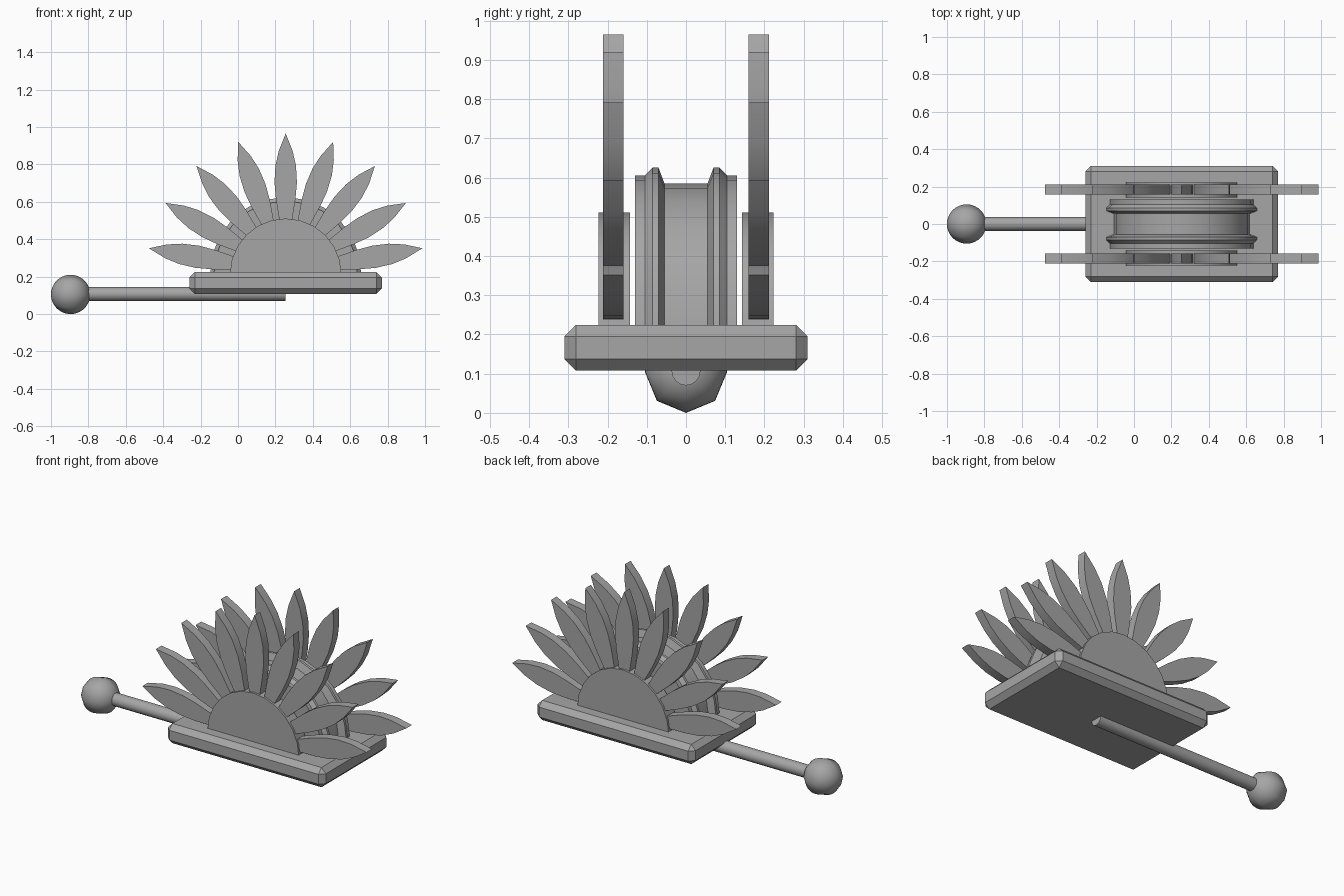
import bpy, bmesh, math
from mathutils import Matrix, Vector

cube = bpy.data.objects.get("Cube")
if cube:
    bpy.data.objects.remove(cube, do_unlink=True)

grey = bpy.data.materials.new("plain_grey")
grey.use_nodes = True
COLOR = (0.38, 0.38, 0.38, 1.0)
grey.diffuse_color = COLOR
grey.node_tree.nodes["Principled BSDF"].inputs["Base Color"].default_value = COLOR

CX, CZ = 0.255, 0.222      # common centre of the wheel and the flowers


def finish(bm, name, smooth=None):
    """Turn a bmesh into a named, coloured object."""
    bmesh.ops.recalc_face_normals(bm, faces=bm.faces)
    mesh = bpy.data.meshes.new(name)
    bm.to_mesh(mesh)
    bm.free()
    mesh.materials.append(grey)
    obj = bpy.data.objects.new(name, mesh)
    bpy.context.collection.objects.link(obj)
    if smooth:
        bpy.ops.object.select_all(action='DESELECT')
        obj.select_set(True)
        bpy.context.view_layer.objects.active = obj
        bpy.ops.object.shade_smooth_by_angle(angle=math.radians(smooth))
    return obj


def half_lathe(name, profile, cz, steps):
    """Sweep a (y, radius) profile over the upper half turn about the y axis."""
    bm = bmesh.new()
    rows = []
    for i in range(steps + 1):
        a = math.pi * i / steps
        rows.append([bm.verts.new((CX + r * math.cos(a), y, cz + r * math.sin(a)))
                     for y, r in profile])
    for a, b in zip(rows, rows[1:]):
        for j in range(len(profile) - 1):
            bm.faces.new((a[j], a[j + 1], b[j + 1], b[j]))
    bmesh.ops.remove_doubles(bm, verts=bm.verts, dist=1e-5)
    # close the flat underside, which sits inside the base
    rim = [e for e in bm.edges if e.is_boundary]
    bmesh.ops.holes_fill(bm, edges=rim, sides=0)
    return finish(bm, name, 35)


# base slab with chamfered edges
bm = bmesh.new()
bmesh.ops.create_cube(bm, size=1.0, matrix=Matrix.Translation((CX, 0, 0.166))
                      @ Matrix.Diagonal((1.03, 0.62, 0.116, 1)))
bmesh.ops.bevel(bm, geom=list(bm.edges), offset=0.029, segments=1, affect='EDGES')
finish(bm, "base")

# grooved wheel
rim = [(0.055, 0.363), (0.07, 0.403), (0.085, 0.403), (0.105, 0.383), (0.13, 0.383), (0.13, 0)]
half_lathe("grooved_wheel", [(-y, r) for y, r in reversed(rim)] + rim, CZ, 12)

# half-length of each petal as (distance from centre, half width)
outline = [(0.10, 0.012), (0.28, 0.034), (0.39, 0.052), (0.48, 0.060),
           (0.57, 0.055), (0.65, 0.037)]
shape = [(r, -w) for r, w in outline] + [(0.742, 0)] + [(r, w) for r, w in reversed(outline)]

for side, label in ((-1, "front"), (1, "back")):
    # flower centre
    ys = sorted((side * 0.143, side * 0.223))
    half_lathe(label + "_flower_disc",
               [(ys[0], 0), (ys[0], 0.298), (ys[1], 0.298), (ys[1], 0)], 0.213, 12)
    # nine petals fanned over the half circle
    bm = bmesh.new()
    for k in range(9):
        a = math.radians(10 + 20 * k)
        d, n = Vector((math.cos(a), 0, math.sin(a))), Vector((-math.sin(a), 0, math.cos(a)))
        mid = Vector((CX, side * 0.185 - 0.026, CZ + 0.001))
        face = bm.faces.new([bm.verts.new(mid + d * r + n * w) for r, w in shape])
        ext = bmesh.ops.extrude_face_region(bm, geom=[face], use_keep_orig=True)
        bmesh.ops.translate(bm, vec=(0, 0.052, 0),
                            verts=[v for v in ext["geom"] if isinstance(v, bmesh.types.BMVert)])
    finish(bm, label + "_petals", 30)

# handle rod running under the base
turn = Matrix.Rotation(math.pi / 2, 4, 'Y')
bm = bmesh.new()
bmesh.ops.create_cone(bm, cap_ends=True, segments=16, radius1=0.037, radius2=0.037,
                      depth=1.105, matrix=Matrix.Translation((-0.2975, 0, 0.107)) @ turn)
finish(bm, "handle_rod", 40)

# ball at the end of the handle, eight-sided around the rod
bm = bmesh.new()
bmesh.ops.create_uvsphere(bm, u_segments=8, v_segments=20, radius=0.105,
                          matrix=Matrix.Translation((-0.895, 0, 0.105)) @ turn)
finish(bm, "handle_ball", 60)
